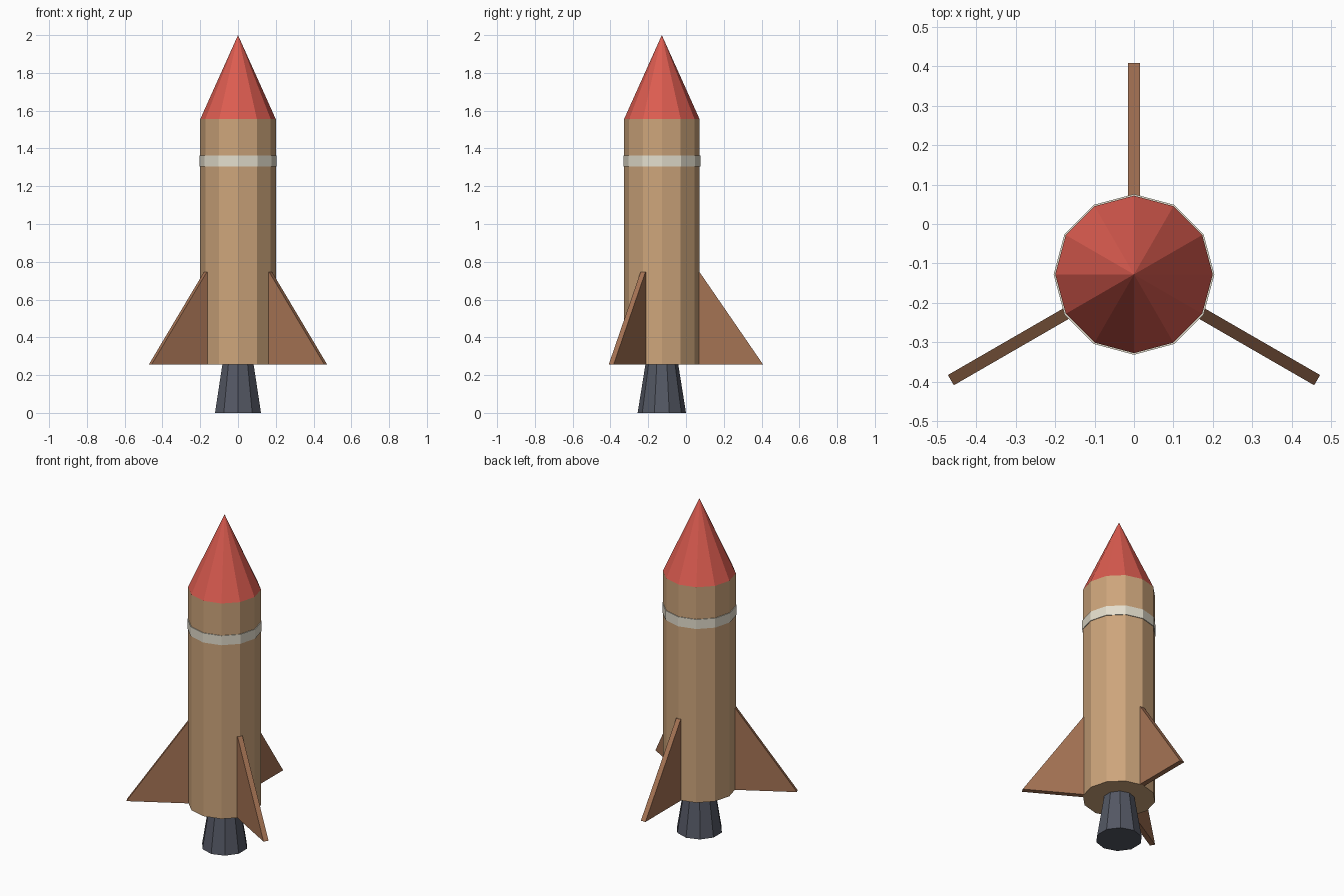
import bpy, bmesh, math
from mathutils import Matrix

if "Cube" in bpy.data.objects:
    bpy.data.objects.remove(bpy.data.objects["Cube"])

CY = -0.128  # rocket axis position in y


def material(name, rgb):
    lin = [((c / 255 + 0.055) / 1.055) ** 2.4 for c in rgb]
    m = bpy.data.materials.new(name)
    m.diffuse_color = (*lin, 1)
    m.use_nodes = True
    m.node_tree.nodes["Principled BSDF"].inputs["Base Color"].default_value = m.diffuse_color
    return m


tan = material("tan", (205, 165, 123))
red = material("red", (220, 92, 80))
cream = material("cream", (228, 222, 205))
brown = material("brown", (165, 115, 84))
slate = material("slate", (84, 88, 100))


def add_object(name, bm, mat):
    bmesh.ops.recalc_face_normals(bm, faces=bm.faces[:])
    mesh = bpy.data.meshes.new(name)
    bm.to_mesh(mesh)
    bm.free()
    mesh.materials.append(mat)
    obj = bpy.data.objects.new(name, mesh)
    obj.location.y = CY
    bpy.context.collection.objects.link(obj)
    return obj


def cone(name, sides, r_low, r_high, z0, z1, mat):
    bm = bmesh.new()
    bmesh.ops.create_cone(bm, cap_ends=True, segments=sides, radius1=r_low,
                          radius2=r_high, depth=z1 - z0,
                          matrix=Matrix.Translation((0, 0, (z0 + z1) / 2)))
    return add_object(name, bm, mat)


# Fuselage, nose, trim band and engine nozzle
cone("body", 12, 0.2, 0.2, 0.255, 1.555, tan)
cone("nose_cone", 12, 0.2, 0, 1.555, 2.0, red)
cone("trim_band", 12, 0.204, 0.204, 1.305, 1.362, cream)
cone("nozzle", 10, 0.128, 0.087, 0, 0.256, slate)


# Three triangular fins spaced evenly around the body
def fin(name, angle):
    bm = bmesh.new()
    profile = [(0.196, 0.255), (0.537, 0.255), (0.2, 0.745), (0.196, 0.745)]
    face = bm.faces.new([bm.verts.new((r, -0.015, z)) for r, z in profile])
    out = bmesh.ops.extrude_face_region(bm, geom=[face])
    verts = [v for v in out["geom"] if isinstance(v, bmesh.types.BMVert)]
    bmesh.ops.translate(bm, verts=verts, vec=(0, 0.03, 0))
    bmesh.ops.rotate(bm, verts=bm.verts[:], cent=(0, 0, 0),
                     matrix=Matrix.Rotation(math.radians(angle), 3, 'Z'))
    add_object(name, bm, brown)


for name, angle in (("back_fin", 90), ("left_fin", 210), ("right_fin", 330)):
    fin(name, angle)
